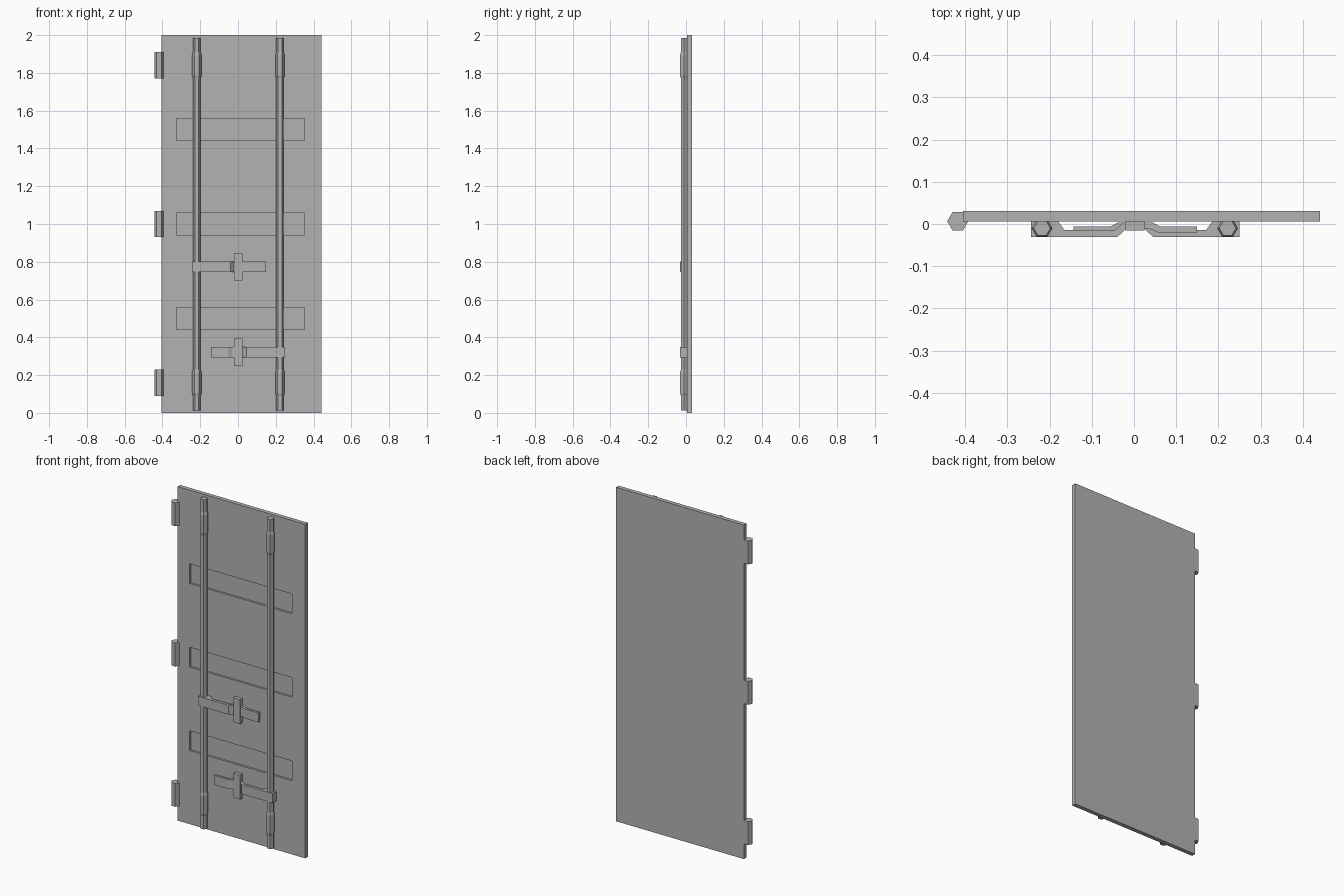
import bpy, bmesh, math
from mathutils import Vector

cube = bpy.data.objects.get("Cube")
if cube:
    bpy.data.objects.remove(cube, do_unlink=True)

GREY = (0.45, 0.45, 0.45, 1)
metal = bpy.data.materials.new("grey_metal")
metal.use_nodes = True
metal.diffuse_color = GREY
metal.node_tree.nodes["Principled BSDF"].inputs["Base Color"].default_value = GREY

PANEL_FRONT, PANEL_BACK = 0.006, 0.031


def finish(bm, name):
    bmesh.ops.recalc_face_normals(bm, faces=bm.faces)
    mesh = bpy.data.meshes.new(name)
    bm.to_mesh(mesh)
    bm.free()
    mesh.materials.append(metal)
    obj = bpy.data.objects.new(name, mesh)
    bpy.context.collection.objects.link(obj)
    return obj


def box(bm, x, y, z):
    verts = bmesh.ops.create_cube(bm, size=1)["verts"]
    for v in verts:
        v.co = [a + (b - a) * (c + 0.5) for (a, b), c in zip((x, y, z), v.co)]


def hex_rod(name, x, y, rings):
    """Loft hexagons through (height, radius) pairs."""
    bm = bmesh.new()
    loops = [[bm.verts.new((x + r * math.cos(k * math.pi / 3),
                            y + r * math.sin(k * math.pi / 3), z))
              for k in range(6)] for z, r in rings]
    for low, high in zip(loops, loops[1:]):
        for k in range(6):
            n = (k + 1) % 6
            bm.faces.new((low[k], low[n], high[n], high[k]))
    bm.faces.new(loops[0])
    bm.faces.new(loops[-1])
    return finish(bm, name)


def extrude_plan(name, outline, z0, z1):
    bm = bmesh.new()
    face = bm.faces.new([bm.verts.new((x, y, z0)) for x, y in outline])
    top = bmesh.ops.extrude_face_region(bm, geom=[face])["geom"]
    bmesh.ops.translate(bm, vec=(0, 0, z1 - z0),
                        verts=[v for v in top if isinstance(v, bmesh.types.BMVert)])
    return finish(bm, name)


# Door panel with three shallow recesses in its front
REC_X = (-0.325, 0.353)
REC_Z = [(c - 0.059, c + 0.059) for c in (0.5, 1.0, 1.5)]
bm = bmesh.new()
box(bm, (-0.405, 0.441), (PANEL_FRONT, PANEL_BACK), (0, 2))
cuts = [((x, 0, 0), (1, 0, 0)) for x in REC_X]
cuts += [((0, 0, z), (0, 0, 1)) for pair in REC_Z for z in pair]
for co, no in cuts:
    bmesh.ops.bisect_plane(bm, geom=bm.verts[:] + bm.edges[:] + bm.faces[:],
                           plane_co=co, plane_no=no)
bmesh.ops.recalc_face_normals(bm, faces=bm.faces)


def in_recess(face):
    c = face.calc_center_median()
    return (face.normal.y < -0.9 and REC_X[0] < c.x < REC_X[1]
            and any(a < c.z < b for a, b in REC_Z))


bmesh.ops.inset_region(bm, faces=[f for f in bm.faces if in_recess(f)],
                       thickness=0, depth=-0.012)
bmesh.ops.dissolve_limit(bm, angle_limit=0.01, verts=bm.verts, edges=bm.edges)
finish(bm, "door_panel")

# Hinges along the right edge
for name, z in (("lower", 0.16), ("middle", 1.0), ("upper", 1.84)):
    hex_rod(name + "_hinge", -0.418, 0.0065, [(z - 0.07, 0.025), (z + 0.07, 0.025)])

# Locking rods with thicker guide sleeves near each end
THIN, THICK = 0.02, 0.0245
rings = [(0.012, THIN)]
for a, b in ((0.09, 0.23), (1.77, 1.91)):
    rings += [(a, THIN), (a + 0.015, THICK), (b - 0.015, THICK), (b, THIN)]
rings.append((1.985, THIN))
for name, x in (("right", -0.218), ("left", 0.222)):
    hex_rod(name + "_locking_rod", x, -0.01, rings)

# Cranked handles: clamp on the rod, arm, bend, flat grip
HANDLE = [(-0.247, 0.006), (-0.183, 0.006), (-0.168, -0.014), (-0.048, -0.014),
          (-0.027, 0.004), (0.04, 0.004), (0.06, -0.0065), (0.146, -0.0065),
          (0.146, -0.0205), (0.055, -0.0205), (0.035, -0.012), (-0.022, -0.012),
          (-0.043, -0.031), (-0.247, -0.031)]
for name, side, z in (("upper", 1, 0.774), ("lower", -1, 0.322)):
    shift = 0.003
    extrude_plan(name + "_handle", [(side * x + shift, y) for x, y in HANDLE],
                 z - 0.028, z + 0.028)
    # Keeper plate holding the handle against the door
    bm = bmesh.new()
    box(bm, (-0.02, 0.025), (-0.016, PANEL_FRONT), (z - 0.073, z + 0.073))
    finish(bm, name + "_handle_keeper")
